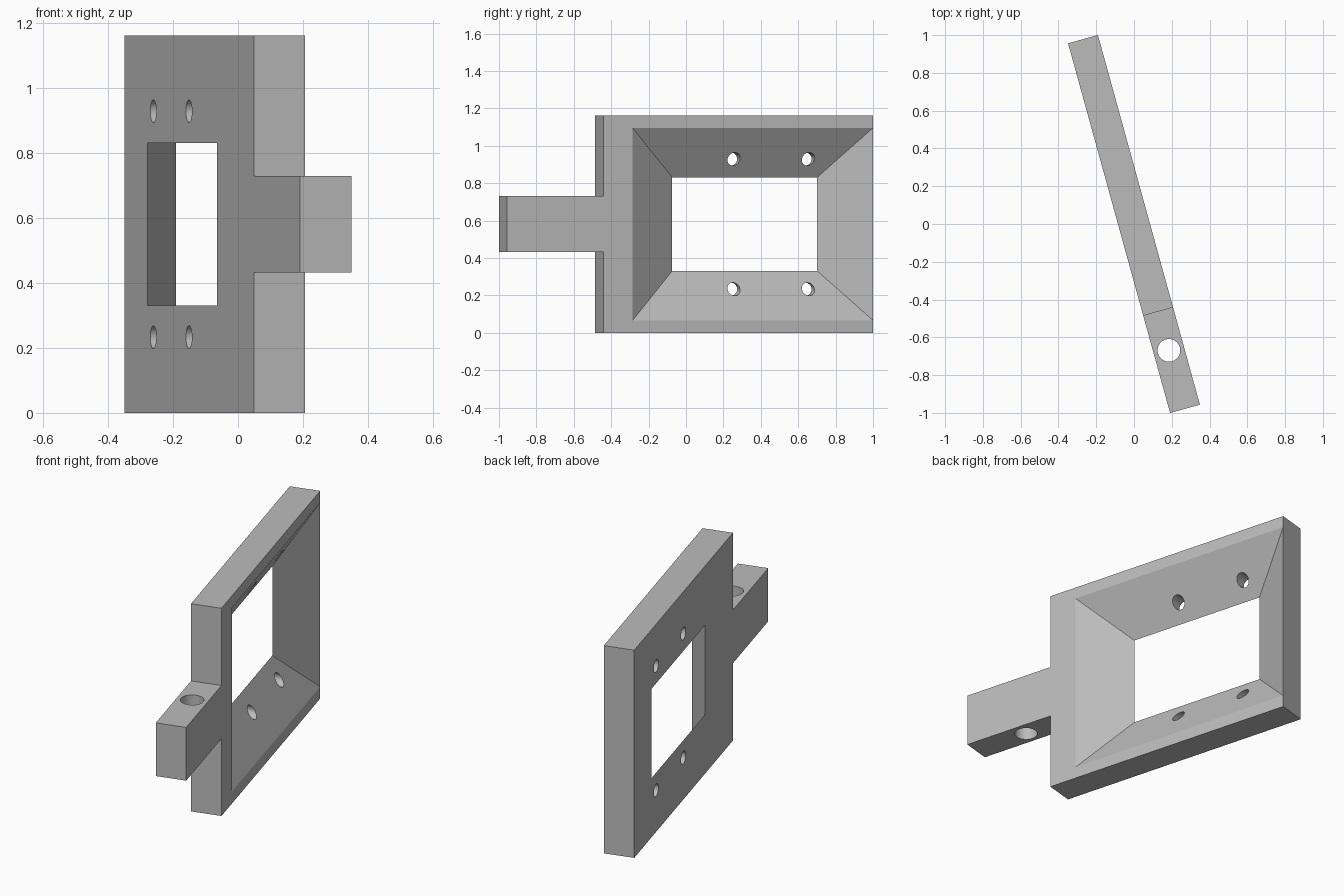
import bpy, bmesh
from math import radians
from mathutils import Matrix

cube = bpy.data.objects.get("Cube")
if cube:
    bpy.data.objects.remove(cube, do_unlink=True)

# Plate frame: x is thickness, y runs along the plate, z is up
LENGTH, BODY, THICK, HEIGHT = 2.03, 1.496, 0.164, 1.163
TAB = 0.149
MID = HEIGHT / 2
BACK = LENGTH / 2
TILT = radians(15.43)

grey = bpy.data.materials.new("plain grey")
grey.use_nodes = True
colour = (0.5, 0.5, 0.5, 1)
grey.diffuse_color = colour
grey.node_tree.nodes["Principled BSDF"].inputs["Base Color"].default_value = colour


def make_object(name, bm):
    bmesh.ops.recalc_face_normals(bm, faces=bm.faces)
    mesh = bpy.data.meshes.new(name)
    bm.to_mesh(mesh)
    bm.free()
    obj = bpy.data.objects.new(name, mesh)
    bpy.context.collection.objects.link(obj)
    mesh.materials.append(grey)
    return obj


def loft(name, ring_a, ring_b):
    """Solid between two matching rings of points."""
    bm = bmesh.new()
    a = [bm.verts.new(p) for p in ring_a]
    b = [bm.verts.new(p) for p in ring_b]
    bm.faces.new(a)
    bm.faces.new(b)
    for i in range(len(a)):
        j = (i + 1) % len(a)
        bm.faces.new((a[i], a[j], b[j], b[i]))
    return make_object(name, bm)


def rod(name, radius, depth, matrix):
    bm = bmesh.new()
    bmesh.ops.create_cone(bm, cap_ends=True, segments=48, radius1=radius,
                          radius2=radius, depth=depth, matrix=matrix)
    return make_object(name, bm)


def cut(target, cutter):
    cutter.hide_render = True
    mod = target.modifiers.new("cut", 'BOOLEAN')
    mod.operation = 'DIFFERENCE'
    mod.solver = 'EXACT'
    mod.object = cutter
    bpy.context.view_layer.objects.active = target
    bpy.ops.object.modifier_apply(modifier=mod.name)
    bpy.data.objects.remove(cutter, do_unlink=True)


# Plate with its mounting tab, one extruded outline
front = BACK - BODY
outline = [(BACK, 0), (BACK, HEIGHT), (front, HEIGHT), (front, MID + TAB),
           (-BACK, MID + TAB), (-BACK, MID - TAB), (front, MID - TAB), (front, 0)]
plate = loft("mounting_plate", [(-THICK / 2, y, z) for y, z in outline],
             [(THICK / 2, y, z) for y, z in outline])

# Flared window, widening toward the left face and reaching the back edge
FLARE, HALF_Y, HALF_Z = 0.265, 0.402, 0.25
window_y = BACK - HALF_Y - FLARE


def window_ring(t):
    """Window outline at depth fraction t through the plate."""
    hy, hz = HALF_Y + FLARE * t, HALF_Z + FLARE * t
    return [(THICK * (t - 0.5), window_y + sy * hy, MID + sz * hz)
            for sy, sz in ((-1, -1), (1, -1), (1, 1), (-1, 1))]


cut(plate, loft("window_cutter", window_ring(-0.05), window_ring(1.002)))

# Four screw holes through the plate
for u in (0.331, 0.744):
    for side in (-1, 1):
        place = Matrix.Translation((0, BACK - u, MID + side * 0.348))
        cut(plate, rod("screw_cutter", 0.035, 0.5,
                       place @ Matrix.Rotation(radians(90), 4, 'Y')))

# Vertical pivot hole in the tab
cut(plate, rod("pivot_cutter", 0.06, 0.6,
               Matrix.Translation((0, BACK - 1.709, MID))))

# Turn the plate to its mounting angle
plate.data.transform(Matrix.Rotation(TILT, 4, 'Z'))
bpy.ops.object.select_all(action='DESELECT')
plate.select_set(True)
bpy.context.view_layer.objects.active = plate
bpy.ops.object.shade_smooth_by_angle(angle=radians(30))
